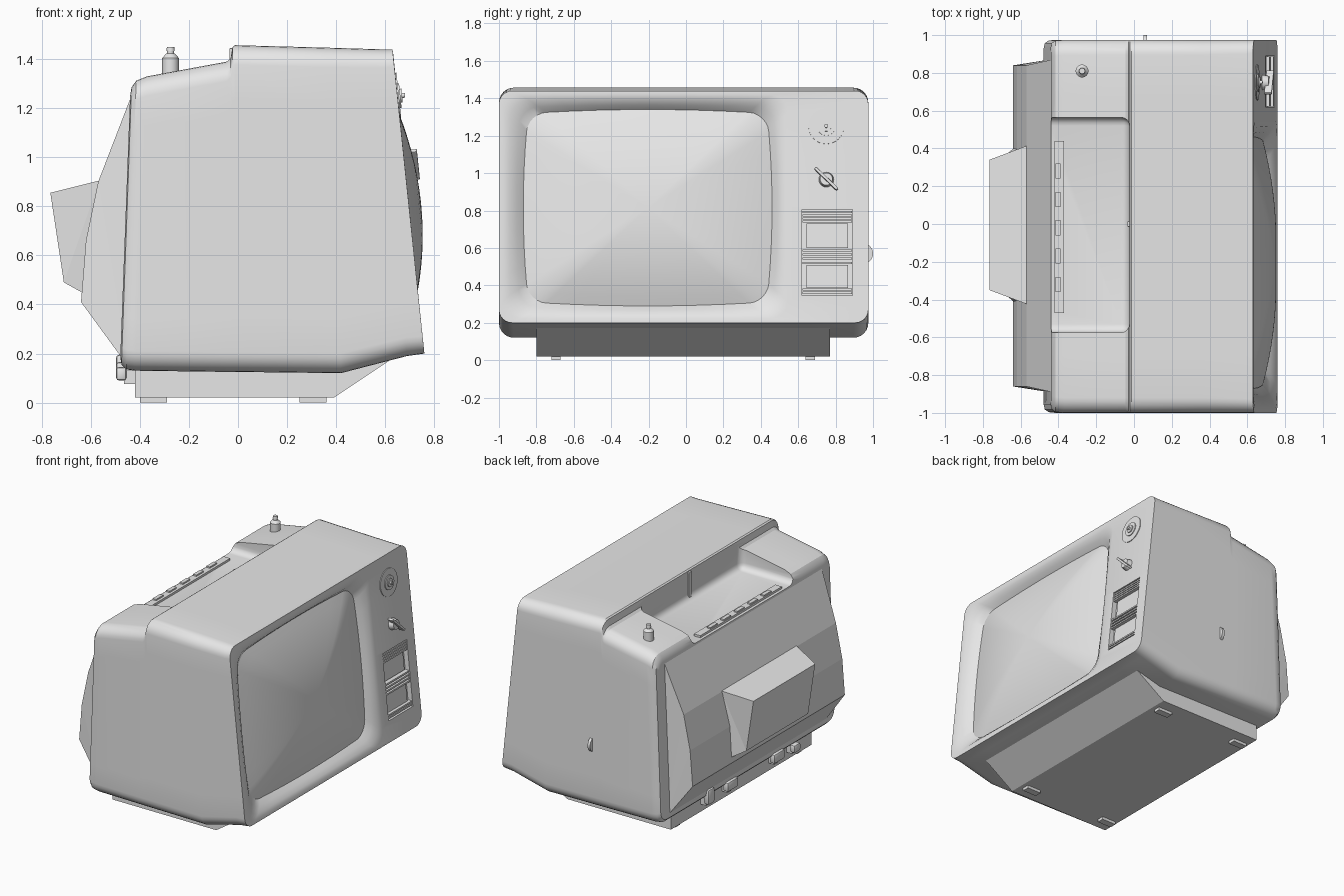
import bpy, bmesh, math
from mathutils import Matrix, Vector

if "Cube" in bpy.data.objects:
    bpy.data.objects.remove(bpy.data.objects["Cube"])

TILT = 0.104
grey = bpy.data.materials.new("plain grey")
grey.diffuse_color = (0.8, 0.8, 0.8, 1)
grey.use_nodes = True
grey.node_tree.nodes["Principled BSDF"].inputs["Base Color"].default_value = grey.diffuse_color


def plane(z):
    """x of the leaning front panel at height z"""
    return 0.76 - TILT * (z - 0.2)


def finish(name, bm, bevel=0.0, segs=2):
    if bevel:
        bmesh.ops.bevel(bm, geom=bm.edges[:], offset=bevel, segments=segs, affect='EDGES', profile=0.5)
    bmesh.ops.recalc_face_normals(bm, faces=bm.faces[:])
    me = bpy.data.meshes.new(name)
    bm.to_mesh(me)
    bm.free()
    ob = bpy.data.objects.new(name, me)
    bpy.context.collection.objects.link(ob)
    me.materials.append(grey)
    return ob


def smooth(ob, angle=32):
    bpy.ops.object.select_all(action='DESELECT')
    ob.select_set(True)
    bpy.context.view_layer.objects.active = ob
    bpy.ops.object.shade_smooth_by_angle(angle=math.radians(angle))


def ring(y0, y1, z0, z1, r, xf, bulge=0.0, s=1.0):
    """Rounded rectangle in y/z with subdivided edges; x follows xf(z)"""
    yc, zc, hw, hh = (y0 + y1) / 2, (z0 + z1) / 2, (y1 - y0) / 2, (z1 - z0) / 2
    arcs = []
    for q, (sy, sz) in enumerate([(1, 1), (-1, 1), (-1, -1), (1, -1)]):
        arcs.append([(sy * (hw - r) + r * math.cos(a), sz * (hh - r) + r * math.sin(a))
                     for a in [math.pi / 2 * (q + i / 6) for i in range(7)]])
    pts = []
    for q in range(4):
        pts += arcs[q]
        a, b = arcs[q][-1], arcs[(q + 1) % 4][0]
        pts += [(a[0] + (b[0] - a[0]) * i / 8, a[1] + (b[1] - a[1]) * i / 8) for i in range(1, 8)]
    out = []
    for y, z in pts:
        u, v = y / hw, z / hh
        y, z = yc + s * y * (1 - bulge * v * v), zc + s * z * (1 - bulge * u * u)
        out.append((xf(z), y, z))
    return out


def loft(name, rings):
    bm = bmesh.new()
    vs = [[bm.verts.new(p) for p in r] for r in rings]
    n = len(vs[0])
    for a, b in zip(vs, vs[1:]):
        for i in range(n):
            bm.faces.new((a[i], a[(i + 1) % n], b[(i + 1) % n], b[i]))
    bm.faces.new(vs[0])
    bm.faces.new(vs[-1])
    return finish(name, bm)


def prism(name, pts, yc=-0.01, bevel=0.0):
    """Side profile of (x, z, half width) spanned across y"""
    bm = bmesh.new()
    sides = [[bm.verts.new((x, yc + s * w, z)) for x, z, w in pts] for s in (-1, 1)]
    n = len(pts)
    for i in range(n):
        j = (i + 1) % n
        bm.faces.new((sides[0][i], sides[0][j], sides[1][j], sides[1][i]))
    caps = [bm.faces.new(s) for s in sides]
    if not bevel:
        bmesh.ops.triangulate(bm, faces=caps)
    return finish(name, bm, bevel)


def box(name, x0, x1, y0, y1, z0, z1, bevel=0.0):
    bm = bmesh.new()
    m = Matrix.Translation(((x0 + x1) / 2, (y0 + y1) / 2, (z0 + z1) / 2)) @ \
        Matrix.Diagonal((x1 - x0, y1 - y0, z1 - z0, 1))
    bmesh.ops.create_cube(bm, size=1, matrix=m)
    return finish(name, bm, bevel)


def panel_box(name, y0, y1, z0, z1, d0, d1):
    """Block lying along the leaning front panel, from depth d0 to d1"""
    return prism(name, [(plane(z) + d, z, (y1 - y0) / 2)
                        for z, d in ((z0, d0), (z0, d1), (z1, d1), (z1, d0))], (y0 + y1) / 2)


def cyl(name, loc, r0, r1, h, rot=Matrix.Identity(4), segs=32):
    """Cone or cylinder rising from loc along local z"""
    bm = bmesh.new()
    bmesh.ops.create_cone(bm, cap_ends=True, segments=segs, radius1=r0, radius2=r1, depth=h,
                          matrix=Matrix.Translation(loc) @ rot @ Matrix.Translation((0, 0, h / 2)))
    ob = finish(name, bm)
    smooth(ob)
    return ob


def cut(ob, cutter):
    mod = ob.modifiers.new("cut", 'BOOLEAN')
    mod.operation, mod.solver, mod.object = 'DIFFERENCE', 'EXACT', cutter
    bpy.context.view_layer.objects.active = ob
    bpy.ops.object.modifier_apply(modifier=mod.name)
    bpy.data.objects.remove(cutter)


# Cabinet: sections from back to front as (top x, top z, bottom x, bottom z, inset, corner radius)
Y0, Y1 = -1.0, 0.975
rings = []
for xt, zt, xb, zb, ins, r in [(-0.44, 1.25, -0.48, 0.185, 0.045, 0.05), (-0.434, 1.285, -0.475, 0.155, 0.018, 0.07),
                               (-0.415, 1.312, -0.455, 0.135, 0.004, 0.08), (-0.37, 1.33, -0.42, 0.13, 0, 0.08),
                               (-0.045, 1.39, -0.045, 0.125, 0, 0.08), (-0.03, 1.405, -0.03, 0.125, 0, 0.08),
                               (-0.022, 1.45, -0.022, 0.125, 0, 0.08), (-0.012, 1.457, -0.012, 0.125, 0, 0.08),
                               (0.36, 1.447, 0.42, 0.12, 0, 0.08), (0.59, 1.44, 0.69, 0.19, 0, 0.075),
                               (0.63, 1.44, 0.76, 0.2, 0, 0.07)]:
    rings.append(ring(Y0 + ins, Y1 - ins, zb, zt, r,
                      lambda z, a=xt, b=zt, c=xb, d=zb: c + (a - c) * (z - d) / (b - d)))
# Funnel-shaped bezel continuing the same skin inward
for y0, y1, z0, z1, r, off, b in [(-0.975, 0.545, 0.225, 1.418, 0.09, 0, 0), (-0.945, 0.515, 0.245, 1.395, 0.1, -0.008, 0.01),
                                  (-0.905, 0.485, 0.268, 1.365, 0.1, -0.03, 0.025), (-0.87, 0.46, 0.29, 1.34, 0.1, -0.06, 0.04)]:
    rings.append(ring(y0, y1, z0, z1, r, lambda z, o=off: plane(z) + o, b))
cabinet = loft("cabinet", rings)

# Handle recess in the rear top, and control pocket in the front
bm = bmesh.new()
bmesh.ops.create_cube(bm, size=1, matrix=Matrix.Translation((-0.3125, -0.005, 1.4)) @ Matrix.Diagonal((0.575, 1.14, 0.3, 1)))
edges = [e for e in bm.edges if (e.verts[0].co.z < 1.3 or e.verts[1].co.z < 1.3)
         and max(v.co.x for v in e.verts) > -0.1]
bmesh.ops.bevel(bm, geom=edges, offset=0.045, segments=4, affect='EDGES', profile=0.5)
cut(cabinet, finish("recess_cutter", bm))
cut(cabinet, panel_box("pocket_cutter", 0.62, 0.89, 0.345, 0.805, -0.035, 0.05))
smooth(cabinet)

# Bulging screen
smooth(loft("screen", [ring(-0.87, 0.46, 0.29, 1.34, 0.1, lambda z, s=s: plane(z) - 0.057 + 0.107 * (1 - s * s), 0.04, s)
                       for s in (1, 0.9, 0.8, 0.7, 0.6, 0.5, 0.4, 0.3, 0.2, 0.1, 0.03)]))

# Rear housing and tube cover
prism("rear_housing", [(-0.435, 1.25, 0.88), (-0.57, 0.9, 0.85), (-0.62, 0.66, 0.85), (-0.64, 0.41, 0.85),
                       (-0.45, 0.15, 0.88), (-0.3, 0.15, 0.9), (-0.3, 1.2, 0.9)])
prism("tube_cover", [(-0.765, 0.855, 0.345), (-0.71, 0.49, 0.345), (-0.62, 0.44, 0.42),
                     (-0.5, 0.44, 0.42), (-0.5, 0.91, 0.42), (-0.565, 0.905, 0.42)], -0.005)

# Base and feet
prism("base", [(-0.42, 0.02, 0.785), (0.39, 0.02, 0.785), (0.63, 0.18, 0.785), (-0.42, 0.18, 0.785)], -0.015)
for x in (-0.4, 0.25):
    for y in (-0.72, 0.64):
        box("foot", x, x + 0.11, y, y + 0.05, 0, 0.03)

# Vent strip in the handle recess
box("vent_strip", -0.42, -0.37, -0.47, 0.44, 1.24, 1.265)
for i in range(5):
    y = 0.28 - 0.15 * i
    box("vent_tooth", -0.415, -0.388, y - 0.04, y + 0.04, 1.26, 1.275)
box("recess_rib", -0.035, -0.012, -0.015, 0.015, 1.26, 1.445, 0.004)

# Aerial socket on the rear top
cyl("aerial_base", (-0.275, 0.81, 1.33), 0.034, 0.034, 0.075)
cyl("aerial_shoulder", (-0.275, 0.81, 1.405), 0.034, 0.017, 0.018)
cyl("aerial_neck", (-0.275, 0.81, 1.42), 0.014, 0.014, 0.015)
cyl("aerial_tip", (-0.275, 0.81, 1.433), 0.017, 0.015, 0.017)

# Tuning dial and pointer knob
out = Matrix.Rotation(math.pi / 2 - TILT, 4, 'Y')
for name, r, h in (("dial_plate", 0.095, 0.005), ("dial_ring", 0.05, 0.011), ("dial_hub", 0.028, 0.018), ("dial_shaft", 0.01, 0.03)):
    cyl(name, (plane(1.25), 0.75, 1.25), r, r, h, out)
cyl("pointer_knob", (plane(0.965), 0.75, 0.965), 0.04, 0.033, 0.035, out)
bm = bmesh.new()
bmesh.ops.create_cube(bm, size=1, matrix=Matrix.Translation((plane(0.965) + 0.035, 0.75, 0.97)) @
                      Matrix.Rotation(-TILT, 4, 'Y') @ Matrix.Rotation(math.radians(-44), 4, 'X') @
                      Matrix.Diagonal((0.04, 0.165, 0.016, 1)))
finish("pointer_bar", bm, 0.003)

# Ribs and windows in the control pocket
for z in (0.355, 0.372, 0.515, 0.537, 0.559, 0.581, 0.735, 0.752, 0.769, 0.786):
    panel_box("pocket_rib", 0.622, 0.888, z, z + 0.011, -0.04, -0.003)
for z0, z1 in ((0.385, 0.51), (0.6, 0.73)):
    panel_box("pocket_window", 0.645, 0.865, z0, z1, -0.04, -0.022)

# Side thumb wheel
wheel = cyl("thumb_wheel", (0.05, 0.945, 0.57), 0.055, 0.055, 0.02, Matrix.Rotation(math.pi / 2, 4, 'Y'))

# Rear adjustment knobs
for y, w, z0, z1 in ((0.42, 0.035, 0.09, 0.195), (0.18, 0.06, 0.1, 0.165), (-0.34, 0.06, 0.1, 0.165), (-0.54, 0.035, 0.09, 0.145)):
    smooth(box("rear_knob", -0.497, -0.455, y - w, y + w, z0, z1, 0.012))
    box("rear_knob_stem", -0.465, -0.41, y - 0.02, y + 0.02, 0.075, 0.13)
